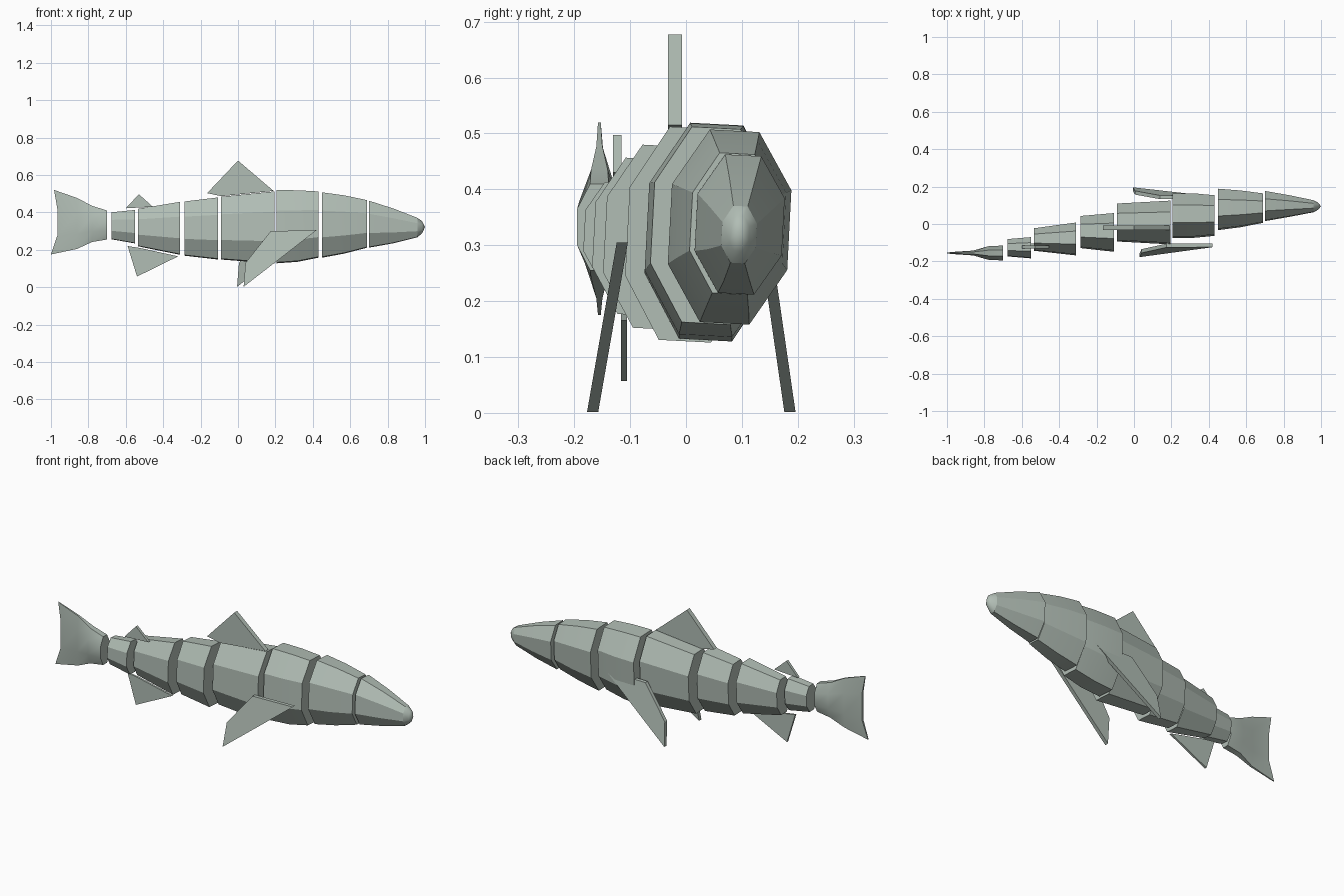
import bpy, bmesh
from math import radians, pi, cos, sin
from mathutils import Matrix, Vector

cube = bpy.data.objects.get("Cube")
if cube:
    bpy.data.objects.remove(cube, do_unlink=True)

skin = bpy.data.materials.new("grey_green_skin")
skin.use_nodes = True
colour = (0.44, 0.51, 0.46, 1)
skin.diffuse_color = colour
skin.node_tree.nodes["Principled BSDF"].inputs["Base Color"].default_value = colour

ROLL = Matrix.Rotation(radians(-3), 3, 'X')


def finish(name, bm, angle=None):
    """Turn a bmesh into a shaded, coloured object."""
    bmesh.ops.recalc_face_normals(bm, faces=bm.faces)
    mesh = bpy.data.meshes.new(name)
    bm.to_mesh(mesh)
    bm.free()
    mesh.materials.append(skin)
    obj = bpy.data.objects.new(name, mesh)
    bpy.context.collection.objects.link(obj)
    if angle:
        bpy.ops.object.select_all(action='DESELECT')
        obj.select_set(True)
        bpy.context.view_layer.objects.active = obj
        bpy.ops.object.shade_smooth_by_angle(angle=radians(angle))
    return obj


def octagon(bm, x, y, half_width, low, high, roll=True, notch=0):
    """One eight-sided cross-section; notch sweeps its ends backwards."""
    verts = []
    for i in range(8):
        a = pi / 8 + i * pi / 4
        c, s = cos(a) / cos(pi / 8), sin(a) / cos(pi / 8)
        p = Vector((0, c * half_width, s * (high - low) / 2))
        if roll:
            p = ROLL @ p
        back = notch * max(0, abs(s) - 0.42) * (1 if s > 0 else 2)
        verts.append(bm.verts.new(p + Vector((x - back, y, (low + high) / 2))))
    return verts


def loft(name, rings, angle, tip=None, **options):
    bm = bmesh.new()
    loops = [octagon(bm, *r, **options) for r in rings]
    for a, b in zip(loops, loops[1:]):
        for i in range(8):
            j = (i + 1) % 8
            bm.faces.new((a[i], a[j], b[j], b[i]))
    bm.faces.new(loops[0])
    if tip:
        point = bm.verts.new(tip)
        for i in range(8):
            bm.faces.new((loops[-1][i], loops[-1][(i + 1) % 8], point))
    else:
        bm.faces.new(loops[-1])
    return finish(name, bm, angle)


def fin(name, outline, y, thickness, splay=0):
    """Flat plate from an x-z outline; splay moves it sideways lower down."""
    bm = bmesh.new()
    sides = [[bm.verts.new((x, y + splay * (0.305 - z) + d, z)) for x, z in outline]
             for d in (-thickness / 2, thickness / 2)]
    bm.faces.new(sides[0])
    bm.faces.new(sides[1])
    n = len(outline)
    for i in range(n):
        j = (i + 1) % n
        bm.faces.new((sides[0][i], sides[0][j], sides[1][j], sides[1][i]))
    return finish(name, bm)


# Body segments, stepping sideways along the swimming curve
# Each ring: x, y, half width, lowest z, highest z
segments = {
    "tail_base": [(-.675, -.127, .045, .257, .40), (-.55, -.127, .055, .235, .412)],
    "rear_body": [(-.535, -.083, .058, .22, .418), (-.31, -.08, .085, .175, .455)],
    "rear_middle_body": [(-.285, -.043, .083, .17, .457), (-.107, -.045, .1, .15, .478)],
    "middle_body": [(-.09, .008, .098, .15, .482), (.195, .008, .113, .128, .51)],
    "shoulder_body": [(.205, .045, .115, .13, .517), (.32, .045, .115, .138, .516),
                      (.43, .045, .105, .16, .51)],
    "neck_body": [(.45, .078, .107, .16, .505), (.57, .081, .095, .182, .489),
                  (.69, .085, .076, .213, .464)],
    "head": [(.70, .096, .078, .213, .461), (.83, .096, .056, .236, .42),
             (.96, .095, .031, .268, .37)],
}
for name, rings in segments.items():
    loft(name, rings, 25)

# Rounded nose
loft("nose", [(.96, .095, .031, .268, .37), (.985, .095, .018, .29, .352)],
     90, tip=(1, .095, .322))

# Tail, flattening into a notched fan
bm_rings = [(-.70, -.155, .04, .255, .41), (-.78, -.155, .036, .242, .435),
            (-.86, -.155, .013, .205, .477)]
bm = bmesh.new()
loops = [octagon(bm, *r, roll=False) for r in bm_rings]
loops.append(octagon(bm, -.966, -.155, .006, .175, .52, roll=False, notch=.03))
for a, b in zip(loops, loops[1:]):
    for i in range(8):
        j = (i + 1) % 8
        bm.faces.new((a[i], a[j], b[j], b[i]))
bm.faces.new(loops[0])
for i in range(3):  # trailing edge strips
    e = loops[-1]
    quad = ((e[0], e[1], e[2], e[3]), (e[3], e[4], e[7], e[0]), (e[4], e[5], e[6], e[7]))[i]
    bm.faces.new(quad)
finish("tail_fin", bm, 40)

# Upright fins
fin("dorsal_fin", [(-.165, .503), (0, .677), (.19, .515), (-.09, .487)], -.02, .025)
fin("small_back_fin", [(-.60, .422), (-.53, .497), (-.455, .43)], -.123, .015)
fin("belly_fin", [(-.59, .22), (-.54, .057), (-.32, .165), (-.525, .21)], -.111, .011)

# Paired side fins
paddle = [(.42, .305), (.175, .30), (.04, .13), (.03, .002)]
fin("right_side_fin", paddle, -.114, .02, -.175)
fin("left_side_fin", [(x - .035, z) for x, z in paddle], .142, .02, .145)
